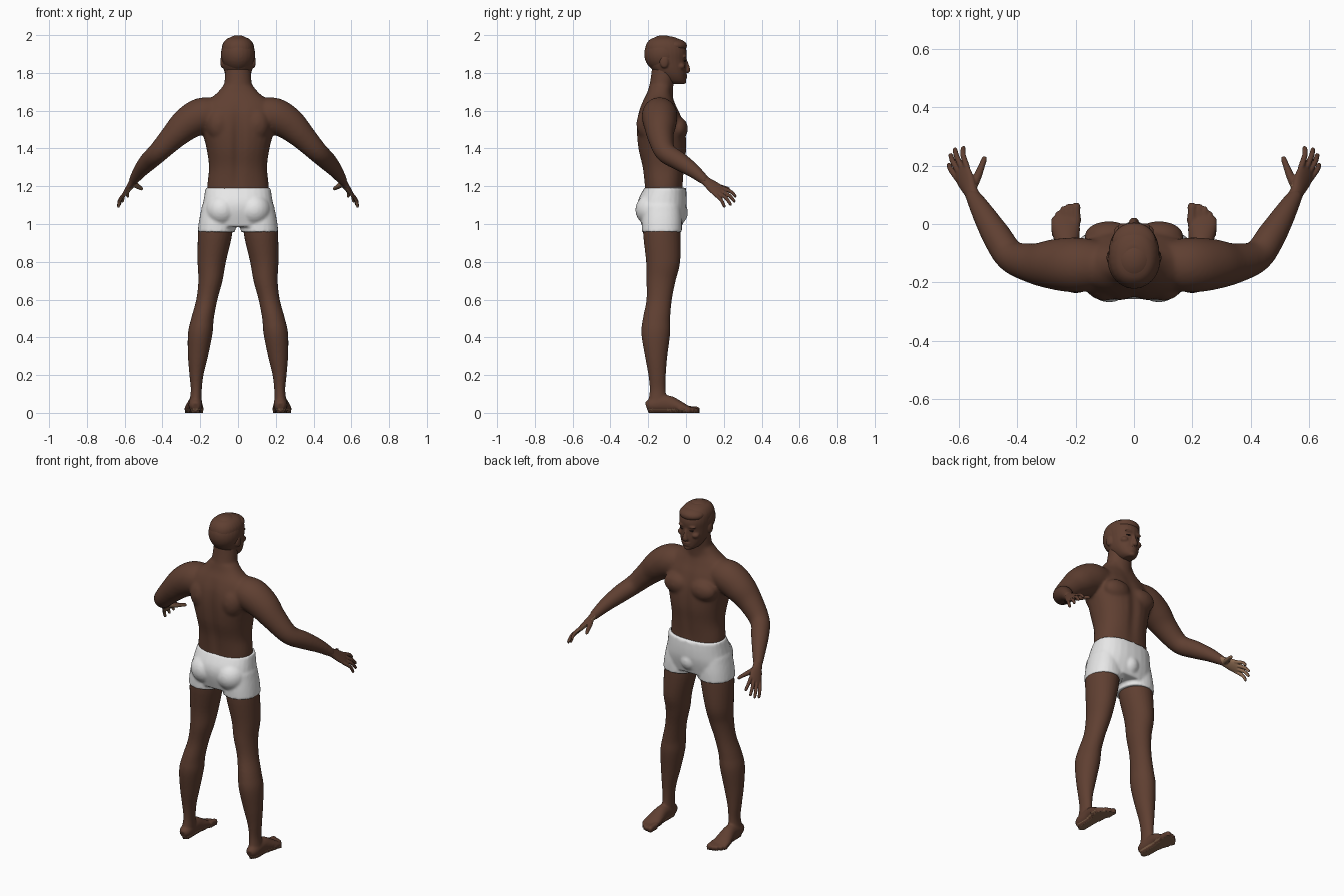
import bpy, bmesh, math
from mathutils import Vector, Matrix

if "Cube" in bpy.data.objects:
    bpy.data.objects.remove(bpy.data.objects["Cube"])


def material(name, rgb):
    m = bpy.data.materials.new(name)
    m.use_nodes = True
    m.diffuse_color = (*rgb, 1)
    bsdf = m.node_tree.nodes["Principled BSDF"]
    bsdf.inputs["Base Color"].default_value = (*rgb, 1)
    bsdf.inputs["Roughness"].default_value = 0.7
    return m


SKIN = material("brown_skin", (0.115, 0.05, 0.031))
PALM = material("light_palm_skin", (0.27, 0.15, 0.085))
WHITE = material("white_cloth", (0.8, 0.8, 0.8))
DARK = material("dark_eye", (0.02, 0.012, 0.01))


def spline(rows, steps=5):
    """Catmull-Rom through rows of (x, y, z, half_width, half_depth)."""
    out = []
    for i in range(len(rows) - 1):
        p = [rows[max(i - 1, 0)], rows[i], rows[i + 1], rows[min(i + 2, len(rows) - 1)]]
        for k in range(steps):
            t = k / steps
            out.append([0.5 * (2 * b + (c - a) * t + (2 * a - 5 * b + 4 * c - d) * t * t
                               + (3 * b - a - 3 * c + d) * t ** 3) for a, b, c, d in zip(*p)])
    return out + [list(rows[-1])]


def loft(bm, rows, side=(1, 0, 0), flip=1, power=2.0, level=False, n=28):
    """Closed skin of superellipse rings along a path; flip -1 mirrors in x."""
    rows = spline([r if len(r) == 5 else (*r, r[3]) for r in rows])
    rings = []
    for i, (x, y, z, a, b) in enumerate(rows):
        t = Vector(rows[min(i + 1, len(rows) - 1)][:3]) - Vector(rows[max(i - 1, 0)][:3])
        t = Vector((0, 0, 1)) if level else t.normalized()
        u = Vector(side)
        u = (u - t * u.dot(t)).normalized()
        v = t.cross(u)
        ring = []
        for k in range(n):
            c, s = math.cos(math.tau * k / n), math.sin(math.tau * k / n)
            c = math.copysign(abs(c) ** (2 / power), c)
            s = math.copysign(abs(s) ** (2 / power), s)
            p = Vector((x, y, z)) + u * a * c + v * b * s
            ring.append(bm.verts.new((p.x * flip, p.y, p.z)))
        rings.append(ring)
    for r, q in zip(rings, rings[1:]):
        for k in range(n):
            bm.faces.new((r[k], r[(k + 1) % n], q[(k + 1) % n], q[k]))
    bm.faces.new(rings[0][::-1])
    bm.faces.new(rings[-1])


def ball(bm, centre, size):
    bmesh.ops.create_uvsphere(bm, u_segments=24, v_segments=16, radius=1,
                              matrix=Matrix.Translation(centre) @ Matrix.Diagonal((*size, 1)))


def finish(bm, name, mats, voxel=0, smooth=0):
    """Fuse the overlapping volumes into one smooth skin."""
    bmesh.ops.recalc_face_normals(bm, faces=bm.faces)
    me = bpy.data.meshes.new(name)
    bm.to_mesh(me)
    bm.free()
    ob = bpy.data.objects.new(name, me)
    bpy.context.collection.objects.link(ob)
    if voxel:
        mod = ob.modifiers.new("fuse", "REMESH")
        mod.mode, mod.voxel_size = "VOXEL", voxel
        mod = ob.modifiers.new("relax", "SMOOTH")
        mod.factor, mod.iterations = 0.5, smooth
        graph = bpy.context.evaluated_depsgraph_get()
        me = bpy.data.meshes.new_from_object(ob.evaluated_get(graph))
        ob.modifiers.clear()
        ob.data = me
    me.materials.clear()
    for m in mats:
        me.materials.append(m)
    for p in me.polygons:
        p.use_smooth = True
        p.material_index = 0
    return ob


# Torso, neck and arms
bm = bmesh.new()
loft(bm, [(0, -.115, 1.12, .158, .1), (0, -.118, 1.2, .163, .102), (0, -.12, 1.3, .154, .113),
          (0, -.126, 1.4, .167, .13), (0, -.133, 1.5, .192, .13), (0, -.142, 1.58, .2, .113),
          (0, -.146, 1.64, .175, .088), (0, -.142, 1.69, .115, .066), (0, -.135, 1.73, .08, .06)],
     power=2.3, level=True)
loft(bm, [(0, -.14, 1.64, .09, .07), (0, -.132, 1.72, .076, .064), (0, -.122, 1.78, .07, .064),
          (0, -.115, 1.84, .066, .064)], level=True)
for s in (1, -1):
    loft(bm, [(.1, -.14, 1.585, .08), (.19, -.14, 1.575, .094), (.27, -.138, 1.53, .087),
              (.34, -.135, 1.465, .07), (.42, -.11, 1.382, .055), (.47, -.04, 1.335, .05),
              (.515, .035, 1.285, .039), (.55, .095, 1.235, .027), (.556, .108, 1.225, .024)],
         side=(0, 0, 1), flip=s)
    ball(bm, (s * .085, -.042, 1.505), (.085, .052, .062))
    ball(bm, (s * .1, -.2, 1.53), (.07, .062, .09))
body = finish(bm, "torso_and_arms", [SKIN], .009, 7)
for v in body.data.vertices:
    # Groove along the spine and the middle of the chest
    x, y, z = v.co
    if 1.16 < z < 1.66:
        fade = math.sin(math.pi * (z - 1.16) / .5)
        groove = .016 * fade * math.exp(-(x / .028) ** 2)
        v.co.y += groove if y < -.14 else -.6 * groove

# Shorts
bm = bmesh.new()
loft(bm, [(0, -.11, 1.192, .172, .11), (0, -.124, 1.13, .182, .128), (0, -.128, 1.07, .192, .128),
          (0, -.127, .985, .203, .105)], power=2.3, level=True)
for s in (1, -1):
    loft(bm, [(.105, -.128, 1.1, .085, .1), (.111, -.128, 1.02, .095, .106),
              (.114, -.128, .958, .1, .106)], flip=s, power=2.2, level=True)
    ball(bm, (s * .085, -.172, 1.075), (.09, .096, .09))
ball(bm, (0, -.04, 1.06), (.055, .05, .06))
finish(bm, "shorts", [WHITE], .008, 3)

for s, label in ((1, "left"), (-1, "right")):
    # Leg and foot with toes
    bm = bmesh.new()
    loft(bm, [(.115, -.13, 1.04, .085, .092), (.121, -.128, .95, .091, .099),
              (.139, -.121, .8, .075, .09), (.146, -.132, .7, .064, .077),
              (.165, -.142, .6, .056, .067), (.188, -.156, .5, .06, .072),
              (.2, -.16, .42, .065, .076), (.212, -.158, .3, .053, .059),
              (.22, -.153, .2, .037, .046), (.221, -.15, .12, .029, .042),
              (.225, -.15, .05, .034, .052)], flip=s, level=True)
    loft(bm, [(.225, -.21, .032, .02, .022), (.225, -.18, .04, .035, .038),
              (.227, -.1, .047, .037, .046), (.231, -.04, .034, .046, .032),
              (.234, .0, .023, .05, .02), (.234, .02, .018, .046, .014)], flip=s)
    for x, tip, r in ((.198, .072, .016), (.223, .07, .011), (.242, .06, .011),
                      (.259, .044, .0105), (.274, .024, .01)):
        loft(bm, [(x - .002, tip - .065, .022, r), (x, tip - .03, .02, r * .95),
                  (x, tip - .008, .016, r), (x, tip, .015, r * .6)], flip=s, n=12)
    leg = finish(bm, label + "_leg", [SKIN, PALM], .0065, 3)
    for v in leg.data.vertices:
        if v.co.z < .012:
            v.co.z = 0
    for p in leg.data.polygons:
        if p.center.z < .02 and p.normal.z < -.4:
            p.material_index = 1

    # Hand with fingers
    bm = bmesh.new()
    across = Vector((.53, -.64, -.56)).normalized()
    loft(bm, [(.543, .082, 1.246, .027, .024), (.556, .108, 1.225, .027, .02),
              (.572, .143, 1.198, .037, .017), (.588, .175, 1.173, .04, .013),
              (.593, .187, 1.164, .036, .01)], side=across, flip=s)
    knuckle = Vector((.586, .172, 1.175))
    tips = ((.585, .265, 1.145), (.614, .26, 1.118), (.629, .24, 1.101), (.635, .206, 1.09))
    for i, tip in enumerate(tips):
        a, b = knuckle + across * (i * .02 - .03), Vector(tip)
        bend = a.lerp(b, .55) + Vector((.006, .004, .006))
        loft(bm, [(*a, .0105), (*bend, .0095), (*a.lerp(b, .93), .008), (*b, .004)],
             side=across, flip=s, n=12)
    loft(bm, [(.556, .12, 1.215, .016), (.537, .158, 1.203, .0145), (.52, .2, 1.193, .011),
              (.512, .222, 1.187, .0095), (.51, .231, 1.185, .005)], side=across, flip=s, n=14)
    hand = finish(bm, label + "_hand", [SKIN, PALM], .0035, 2)
    inward = Vector((-.78 * s, -.12, -.6))
    for p in hand.data.polygons:
        if p.center.y > .11 and p.normal.dot(inward) > .35:
            p.material_index = 1

# Head with face features
bm = bmesh.new()
loft(bm, [(0, -.045, 1.742, .026, .035), (0, -.058, 1.757, .046, .056),
          (0, -.072, 1.785, .064, .072), (0, -.09, 1.82, .076, .092),
          (0, -.102, 1.865, .083, .103), (0, -.106, 1.91, .087, .11),
          (0, -.11, 1.95, .082, .101), (0, -.112, 1.978, .062, .077),
          (0, -.112, 1.992, .03, .04)], power=2.2, level=True)
loft(bm, [(0, -.008, 1.875, .009, .01), (0, .003, 1.84, .011, .013),
          (0, .009, 1.814, .017, .013), (0, .004, 1.803, .014, .009)])
ball(bm, (0, -.006, 1.786), (.026, .013, .007))
ball(bm, (0, -.007, 1.773), (.024, .013, .007))
ball(bm, (0, -.014, 1.753), (.022, .015, .013))
for s in (1, -1):
    ball(bm, (s * .03, -.008, 1.886), (.027, .012, .008))
    ball(bm, (s * .083, -.115, 1.858), (.011, .023, .033))
    ball(bm, (s * .045, -.026, 1.835), (.024, .022, .018))
finish(bm, "head", [SKIN], .005, 3)

# Short hair
bm = bmesh.new()
ball(bm, (0, -.12, 1.9), (.091, .102, .1))
ball(bm, (0, -.064, 1.944), (.077, .07, .038))
finish(bm, "hair", [SKIN], .007, 3)

# Eyes
bm = bmesh.new()
for s in (1, -1):
    ball(bm, (s * .032, -.008, 1.864), (.013, .008, .004))
finish(bm, "eyes", [DARK])
